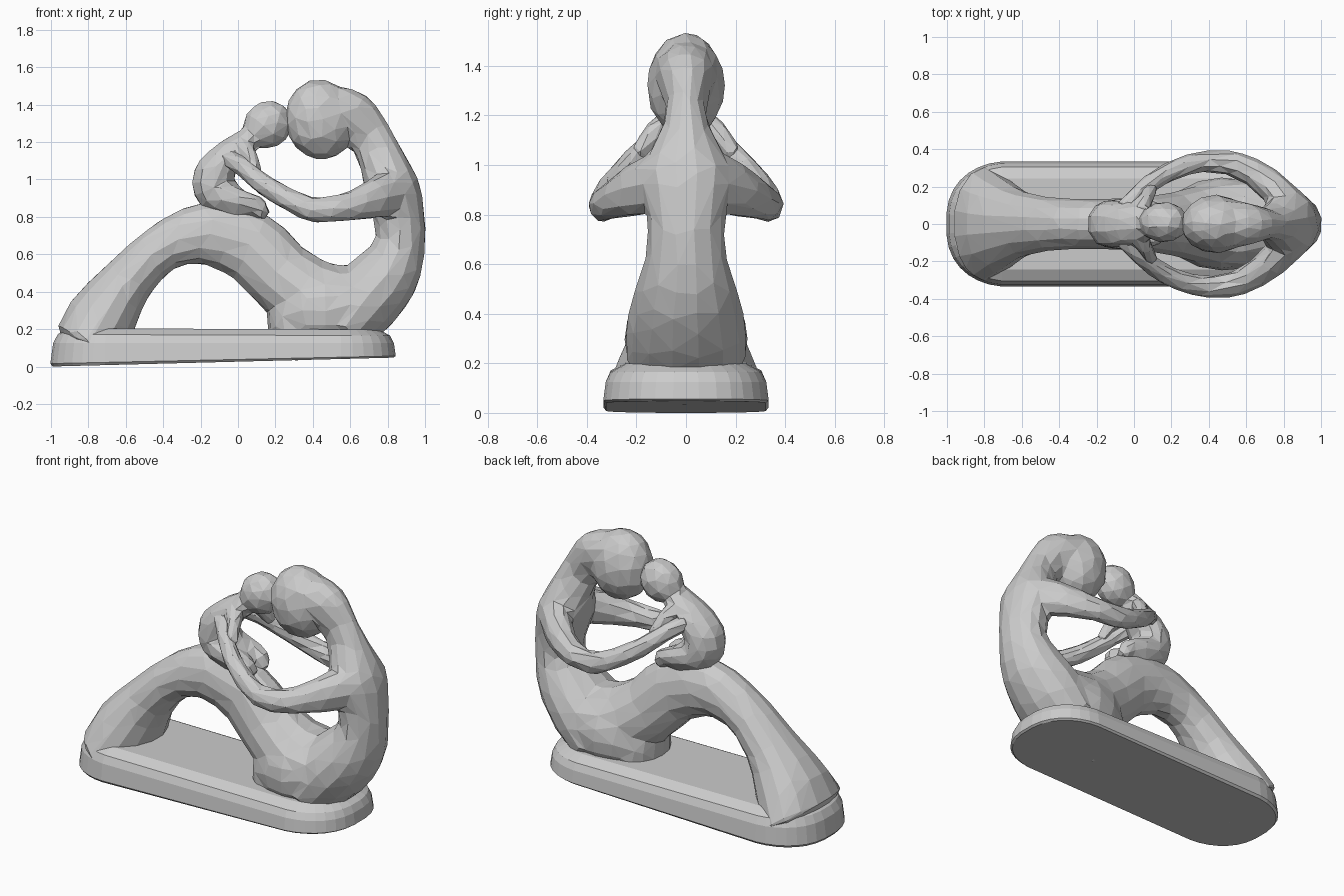
import bpy, bmesh, math
from mathutils import Vector

if "Cube" in bpy.data.objects:
    bpy.data.objects.remove(bpy.data.objects["Cube"])

Y, Z = Vector((0, 1, 0)), Vector((0, 0, 1))


def spline(pts, i, t):
    # Catmull-Rom interpolation over tuples
    p = [pts[max(0, min(len(pts) - 1, i + k))] for k in (-1, 0, 1, 2)]
    return [0.5 * (2 * b + (c - a) * t + (2 * a - 5 * b + 4 * c - d) * t * t
                   + (3 * b - a - 3 * c + d) * t ** 3) for a, b, c, d in zip(*p)]


def loft(name, rings):
    bm = bmesh.new()
    loops = [[bm.verts.new(co) for co in ring] for ring in rings]
    n = len(loops[0])
    for a, b in zip(loops, loops[1:]):
        for j in range(n):
            k = (j + 1) % n
            bm.faces.new((a[j], a[k], b[k], b[j]))
    bm.faces.new(loops[0])
    bm.faces.new(loops[-1])
    bmesh.ops.recalc_face_normals(bm, faces=bm.faces[:])
    me = bpy.data.meshes.new(name)
    bm.to_mesh(me)
    bm.free()
    ob = bpy.data.objects.new(name, me)
    bpy.context.collection.objects.link(ob)
    return ob


def limb(name, pts, sides=12, steps=3, sagittal=True):
    """Tube through (x, y, z, in-plane half thickness, side half width)."""
    path = [spline(pts, i, s / steps) for i in range(len(pts) - 1) for s in range(steps)]
    path.append(list(pts[-1]))
    pos = [Vector(p[:3]) for p in path]
    rings = []

    def ring(c, t, a, b):
        side = Y if sagittal else t.cross(Z).normalized()
        n = side.cross(t).normalized()
        return [c + n * a * math.cos(u) + side * b * math.sin(u)
                for u in (2 * math.pi * (j + 0.5) / sides for j in range(sides))]

    last = len(pos) - 1
    for i, c in enumerate(pos):
        t = (pos[min(i + 1, last)] - pos[max(i - 1, 0)]).normalized()
        a, b = path[i][3:]
        if i == 0:
            rings.append(ring(c - t * a * 0.5, t, a * 0.5, b * 0.5))
        rings.append(ring(c, t, a, b))
        if i == last:
            rings.append(ring(c + t * a * 0.5, t, a * 0.5, b * 0.5))
    return loft(name, rings)


def ball(name, loc, size, tilt=0):
    bpy.ops.mesh.primitive_uv_sphere_add(segments=16, ring_count=10, location=loc,
                                         rotation=(0, tilt, 0))
    ob = bpy.context.object
    ob.name = name
    ob.scale = size
    return ob


def fuse(name, parts, faces):
    """Blend parts into one skin, then reduce it to flat facets."""
    bpy.ops.object.select_all(action='DESELECT')
    for p in parts:
        p.select_set(True)
    bpy.context.view_layer.objects.active = parts[0]
    bpy.ops.object.join()
    ob = bpy.context.object
    ob.name = name
    m = ob.modifiers.new("skin", 'REMESH')
    m.mode, m.voxel_size = 'VOXEL', 0.015
    m = ob.modifiers.new("blend", 'SMOOTH')
    m.factor, m.iterations = 0.5, 8
    bpy.ops.object.convert(target='MESH')
    m = ob.modifiers.new("facets", 'DECIMATE')
    m.ratio = faces / (2 * len(ob.data.polygons))
    bpy.ops.object.convert(target='MESH')
    for f in ob.data.polygons:
        f.use_smooth = False


# Plinth: rounded slab, underside rising gently to the right
def slab_ring(inset, h0, slope, left=0.0):
    out = []
    for j in range(32):
        u = 2 * math.pi * (j + 0.5) / 32
        c, s = math.cos(u), math.sin(u)
        x = -0.08 + math.copysign(0.60, c) + (0.325 - inset - (left if c < 0 else 0)) * c
        y = (0.335 - inset) * math.copysign(abs(s) ** 0.8, s)
        out.append(Vector((x, y, h0 + slope * (x + 1))))
    return out


loft("plinth", [slab_ring(0.012, 0.0, 0.026), slab_ring(0, 0.016, 0.022),
                slab_ring(0.01, 0.125, 0.0, 0.005), slab_ring(0.03, 0.172, -0.004, 0.01),
                slab_ring(0.09, 0.205, -0.004)])

# Adult: arched legs flaring into the plinth
adult = [limb("legs", [(-0.80, 0, 0.13, 0.19, 0.31), (-0.72, 0, 0.27, 0.19, 0.25),
                       (-0.595, 0, 0.45, 0.145, 0.175), (-0.41, 0, 0.63, 0.13, 0.14),
                       (-0.18, 0, 0.71, 0.17, 0.135), (0.06, 0, 0.645, 0.195, 0.145),
                       (0.23, 0, 0.485, 0.195, 0.175), (0.42, 0, 0.36, 0.21, 0.225),
                       (0.60, 0, 0.33, 0.21, 0.24)], sides=14)]

# Adult: hips, back, shoulders, hair and head
adult += [limb("torso", [(0.56, 0, 0.21, 0.17, 0.24), (0.68, 0, 0.36, 0.20, 0.24),
                         (0.80, 0, 0.50, 0.18, 0.205), (0.865, 0, 0.65, 0.14, 0.16),
                         (0.86, 0, 0.80, 0.14, 0.16), (0.825, 0, 0.95, 0.15, 0.19),
                         (0.77, 0, 1.10, 0.125, 0.12), (0.71, 0, 1.22, 0.12, 0.08),
                         (0.61, 0, 1.34, 0.135, 0.115), (0.49, 0, 1.38, 0.125, 0.13)], sides=14),
          ball("hips", (0.47, 0, 0.30), (0.32, 0.25, 0.25)),
          ball("thighs", (0.30, 0, 0.25), (0.145, 0.20, 0.22)),
          ball("head", (0.44, 0, 1.32), (0.19, 0.158, 0.215), -0.15)]

# Child: curved body and head
child = [limb("body", [(0.07, 0, 0.84, 0.07, 0.10), (0.0, 0, 0.86, 0.09, 0.12),
                       (-0.11, 0, 0.93, 0.12, 0.13), (-0.13, 0, 1.02, 0.115, 0.13),
                       (-0.06, 0, 1.12, 0.09, 0.125), (0.03, 0, 1.19, 0.075, 0.10),
                       (0.11, 0, 1.25, 0.07, 0.075)], sides=10),
         ball("face", (0.16, 0.01, 1.295), (0.135, 0.11, 0.125), -0.6)]

# Paired arms and the child's legs
for s in (1, -1):
    adult.append(limb("arm", [(0.85, s * 0.07, 0.94, 0.13, 0.10), (0.74, s * 0.20, 0.90, 0.11, 0.085),
                              (0.57, s * 0.31, 0.85, 0.075, 0.07), (0.40, s * 0.335, 0.84, 0.068, 0.06),
                              (0.25, s * 0.305, 0.905, 0.06, 0.055), (0.12, s * 0.24, 0.985, 0.056, 0.052),
                              (0.02, s * 0.16, 1.07, 0.052, 0.048), (-0.06, s * 0.08, 1.12, 0.048, 0.048)],
                      sides=10, sagittal=False))
    child.append(limb("small_arm", [(0.02, s * 0.06, 1.18, 0.055, 0.055), (0.06, s * 0.13, 1.13, 0.045, 0.045),
                                    (0.09, s * 0.19, 1.04, 0.04, 0.04)], sides=8, sagittal=False))
    child.append(limb("small_leg", [(-0.10, s * 0.07, 0.92, 0.08, 0.07), (0.02, s * 0.08, 0.885, 0.06, 0.06),
                                    (0.10, s * 0.07, 0.86, 0.055, 0.055), (0.13, s * 0.06, 0.81, 0.045, 0.05)],
                      sides=8))

fuse("adult_figure", adult, 1300)
fuse("child_figure", child, 420)
